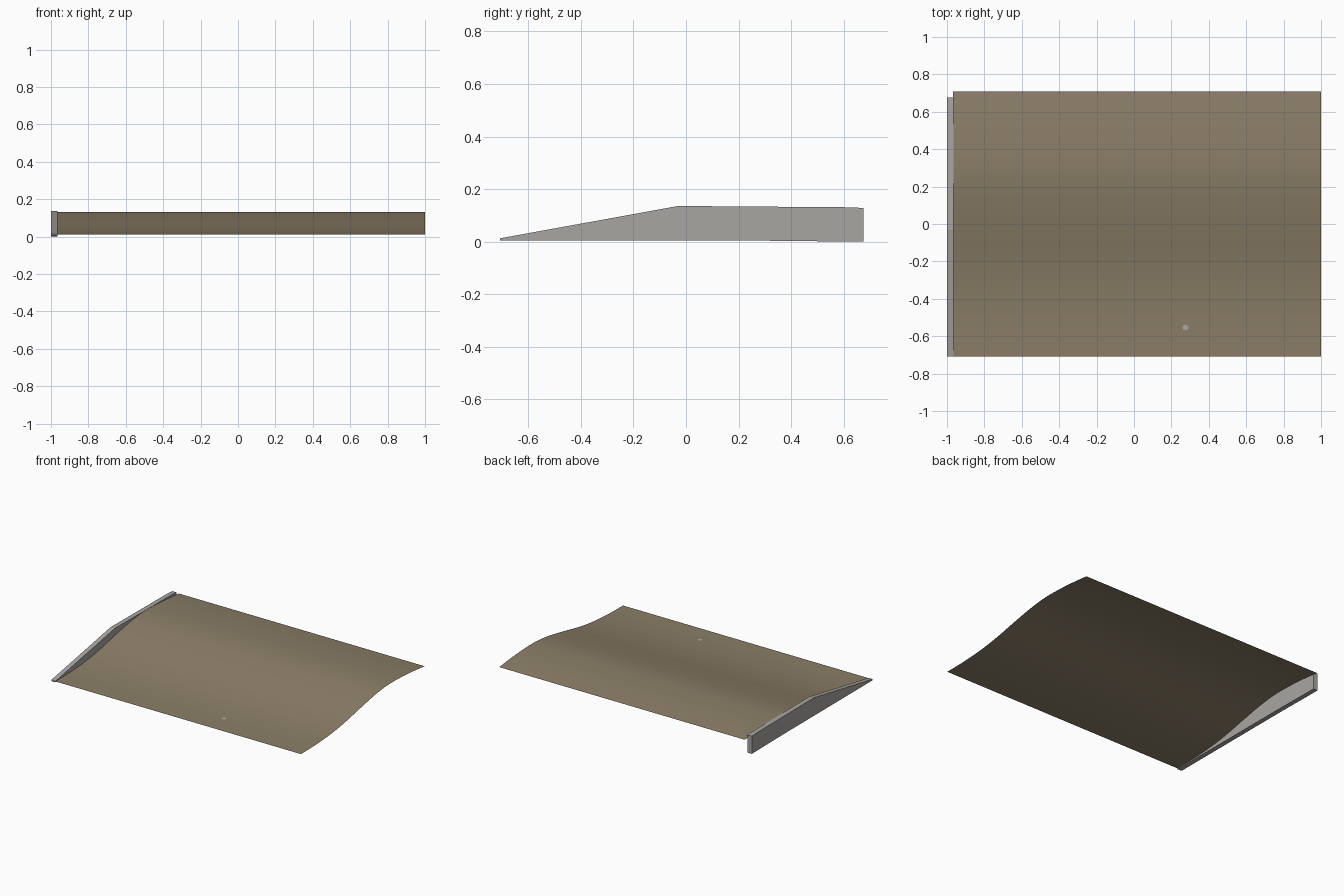
import bpy, bmesh

if "Cube" in bpy.data.objects:
    bpy.data.objects.remove(bpy.data.objects["Cube"])


def material(name, rgb):
    m = bpy.data.materials.new(name)
    m.diffuse_color = (*rgb, 1.0)
    m.use_nodes = True
    m.node_tree.nodes["Principled BSDF"].inputs["Base Color"].default_value = m.diffuse_color
    return m


def make_object(name, bm, mat):
    me = bpy.data.meshes.new(name)
    bm.to_mesh(me)
    bm.free()
    me.materials.append(mat)
    ob = bpy.data.objects.new(name, me)
    bpy.context.collection.objects.link(ob)
    return ob


tan = material("tan ground", (0.26, 0.21, 0.137))
grey = material("concrete grey", (0.39, 0.38, 0.36))

# Ground sheet: a smooth thin surface swept along x from a y-z profile
PROFILE = [(-0.708, 0.011), (-0.53, 0.014), (-0.36, 0.026), (-0.2, 0.049),
           (-0.05, 0.08), (0.1, 0.109), (0.2, 0.124), (0.31, 0.132),
           (0.45, 0.129), (0.58, 0.12), (0.708, 0.106)]


def smooth_profile(pts, steps=5):
    out = []
    for i in range(len(pts) - 1):
        p0, p1 = pts[max(i - 1, 0)], pts[i]
        p2, p3 = pts[i + 1], pts[min(i + 2, len(pts) - 1)]
        for s in range(steps):
            t = s / steps
            out.append(tuple(
                0.5 * (2 * b + (c - a) * t + (2 * a - 5 * b + 4 * c - d) * t ** 2
                       + (3 * b - a - 3 * c + d) * t ** 3)
                for a, b, c, d in zip(p0, p1, p2, p3)))
    return out + [pts[-1]]


bm = bmesh.new()
rows = [(bm.verts.new((-0.968, y, z)), bm.verts.new((1.0, y, z)))
        for y, z in smooth_profile(PROFILE)]
for (a, b), (c, d) in zip(rows, rows[1:]):
    bm.faces.new((a, b, d, c)).smooth = True
make_object("ground_sheet", bm, tan)

# Side wall: sloped outline extruded to a thin slab
OUTLINE = [(-0.708, 0.005), (0.3, 0.004), (0.675, 0.0), (0.675, 0.128),
           (0.63, 0.131), (-0.03, 0.136), (-0.708, 0.013)]
bm = bmesh.new()
face = bm.faces.new([bm.verts.new((-1.0, y, z)) for y, z in OUTLINE])
ext = bmesh.ops.extrude_face_region(bm, geom=[face])
bmesh.ops.translate(bm, vec=(0.034, 0, 0),
                    verts=[g for g in ext["geom"] if isinstance(g, bmesh.types.BMVert)])
bmesh.ops.recalc_face_normals(bm, faces=bm.faces)
make_object("side_wall", bm, grey)

# Small round marker plate lying on the sheet
bm = bmesh.new()
bmesh.ops.create_circle(bm, cap_ends=True, segments=10, radius=0.016)
bmesh.ops.translate(bm, vec=(0.275, -0.553, 0.0165), verts=bm.verts)
make_object("marker_disc", bm, grey)
